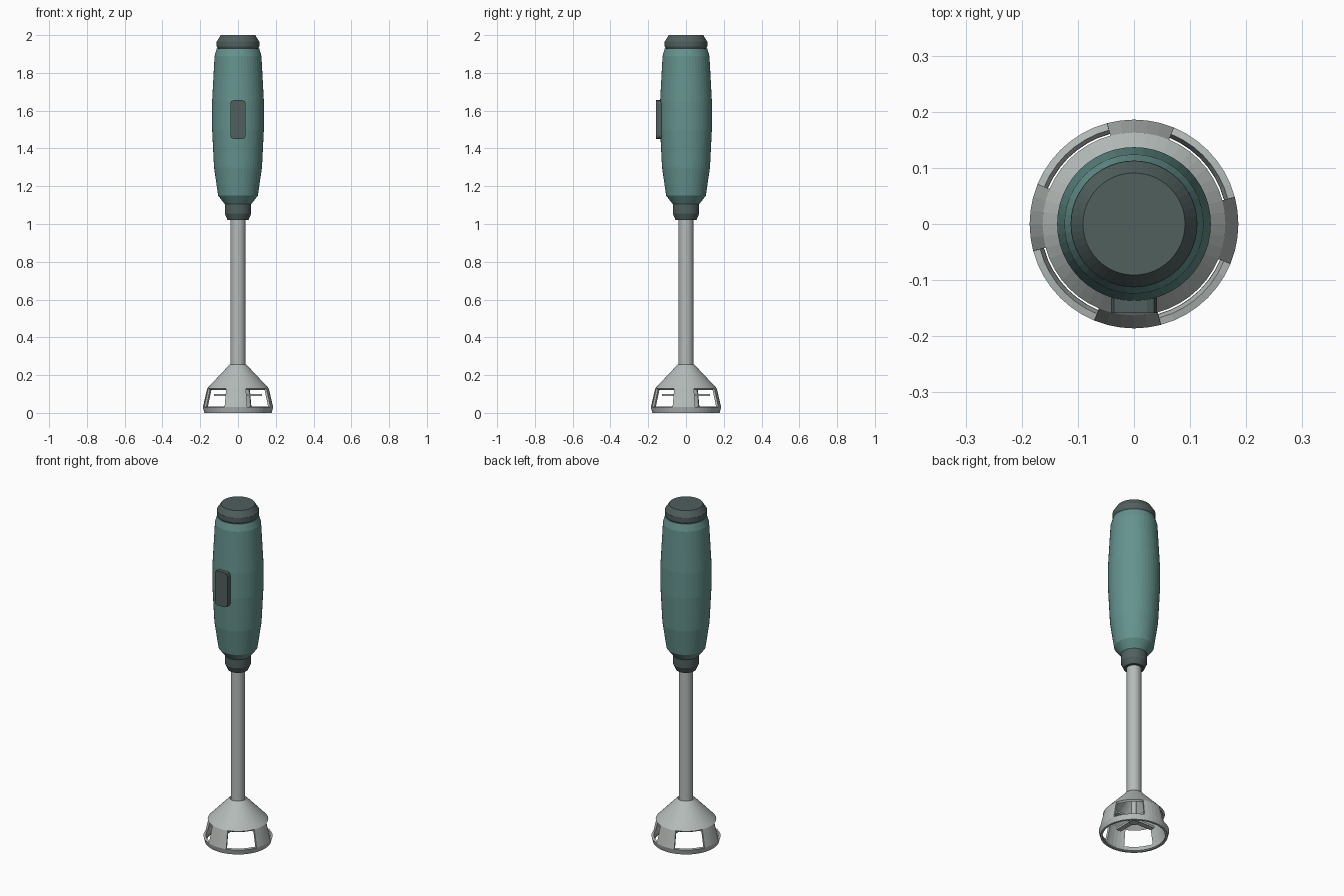
import bpy, bmesh
from math import cos, sin, pi

if "Cube" in bpy.data.objects:
    bpy.data.objects.remove(bpy.data.objects["Cube"])

SEG = 48


def material(name, rgb):
    m = bpy.data.materials.new(name)
    m.diffuse_color = (*rgb, 1)
    m.use_nodes = True
    m.node_tree.nodes["Principled BSDF"].inputs["Base Color"].default_value = m.diffuse_color
    return m


TEAL = material("teal", (0.13, 0.29, 0.27))
DARK = material("dark_grey", (0.08, 0.115, 0.11))
STEEL = material("steel", (0.46, 0.50, 0.48))


def finish(name, bm, mat):
    bmesh.ops.recalc_face_normals(bm, faces=bm.faces)
    me = bpy.data.meshes.new(name)
    bm.to_mesh(me)
    bm.free()
    me.materials.append(mat)
    ob = bpy.data.objects.new(name, me)
    bpy.context.collection.objects.link(ob)
    return ob


def lathe(name, profile, mat, caps=True, skip=lambda row, seg: False):
    """Revolve (radius, z) points about z; skip leaves cells open."""
    bm = bmesh.new()
    rings = [[bm.verts.new((r * cos(2 * pi * i / SEG), r * sin(2 * pi * i / SEG), z))
              for i in range(SEG)] for r, z in profile]
    for row, (a, b) in enumerate(zip(rings, rings[1:])):
        for i in range(SEG):
            if not skip(row, i):
                j = (i + 1) % SEG
                bm.faces.new((a[i], a[j], b[j], b[i]))
    if caps:
        bm.faces.new(rings[0])
        bm.faces.new(rings[-1])
    return finish(name, bm, mat)


def box(name, size, loc, mat, rot=0):
    bm = bmesh.new()
    bmesh.ops.create_cube(bm, size=1)
    bmesh.ops.scale(bm, vec=size, verts=bm.verts)
    ob = finish(name, bm, mat)
    ob.location = loc
    ob.rotation_euler.z = rot
    return ob


# Handle, end cap and collar
lathe("handle", [(0.07, 1.105), (0.105, 1.15), (0.127, 1.30), (0.137, 1.50), (0.137, 1.65),
                 (0.124, 1.89), (0.112, 1.93)], TEAL)
lathe("end_cap", [(0.105, 1.925), (0.113, 1.965), (0.091, 2.0)], DARK)
lathe("end_cap_skirt", [(0.107, 1.928), (0.113, 1.94), (0.113, 1.966)], DARK)
lathe("collar", [(0.055, 1.02), (0.07, 1.055), (0.07, 1.11)], DARK)

# Shaft and the spindle inside the guard
lathe("shaft", [(0.039, 0.24), (0.039, 1.03)], STEEL)
lathe("spindle", [(0.014, 0.085), (0.014, 0.25)], STEEL)
lathe("blade_hub", [(0.024, 0.08), (0.024, 0.11)], STEEL)

# Bell guard: four windows of 7 segments, posts of 5
guard = lathe("bell_guard", [(0.179, 0.004), (0.186, 0.03), (0.163, 0.13), (0.045, 0.255)], STEEL,
              caps=False, skip=lambda row, seg: row == 1 and (seg - 2) % 12 < 7)
solid = guard.modifiers.new("wall", "SOLIDIFY")
solid.thickness = 0.013
solid.offset = -1
# flat bottom rim
lathe("rim_foot", [(0.166, 0.004), (0.166, 0.0), (0.178, 0.0), (0.179, 0.004), (0.166, 0.004)],
      STEEL, caps=False)

# Four blade arms
for k in range(4):
    a = k * pi / 2
    box(f"blade_{k + 1}", (0.115, 0.03, 0.012), (0.07 * cos(a), 0.07 * sin(a), 0.095), STEEL, a)

# Switch button with chamfered upright edges
bm = bmesh.new()
bmesh.ops.create_cube(bm, size=1)
bmesh.ops.scale(bm, vec=(0.082, 0.045, 0.205), verts=bm.verts)
corners = [e for e in bm.edges if abs(e.verts[0].co.y - e.verts[1].co.y) > 0.01]
bmesh.ops.bevel(bm, geom=corners, offset=0.018, segments=2, profile=0.5, affect='EDGES')
button = finish("switch_button", bm, DARK)
button.location = (0, -0.136, 1.553)
